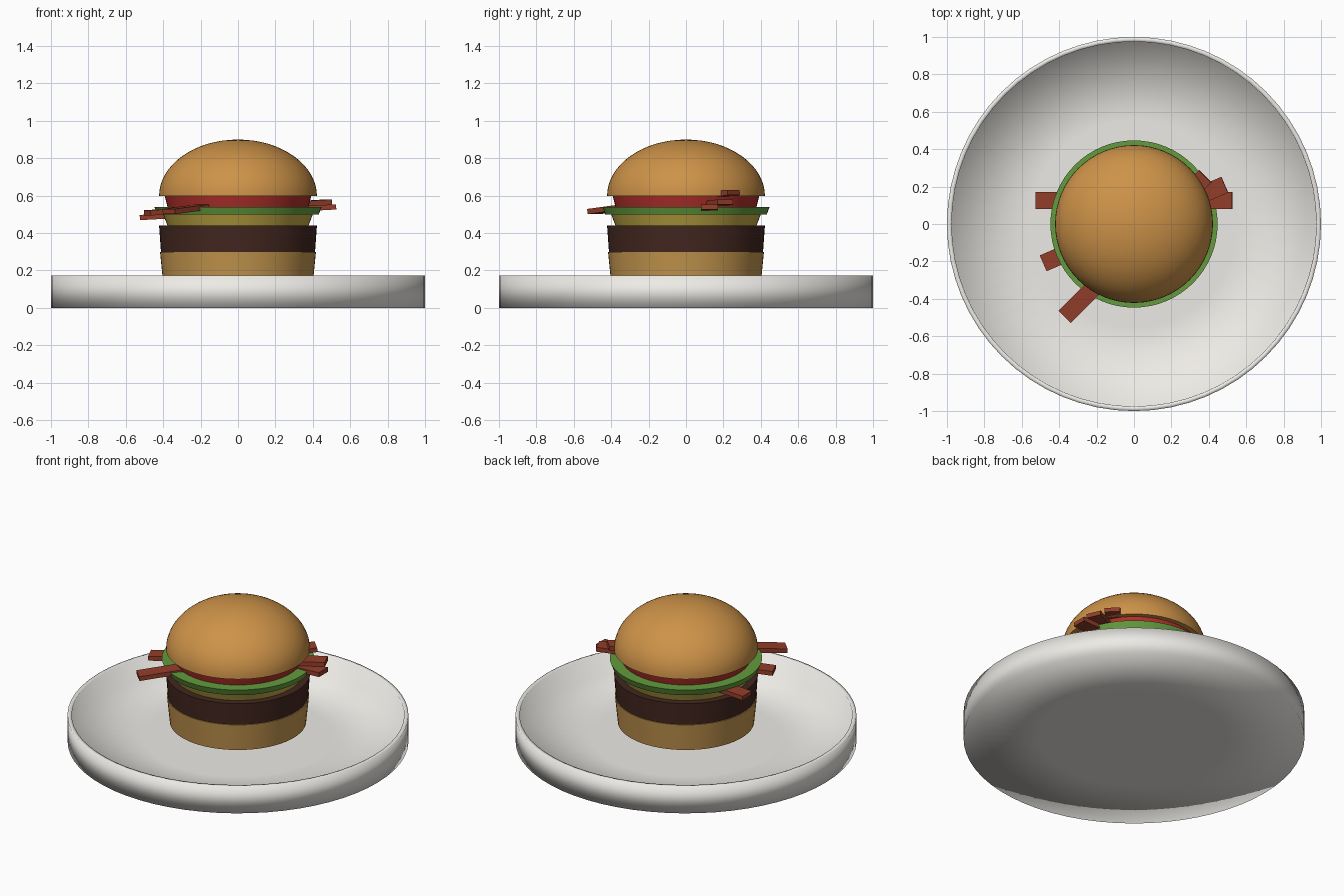
import bpy, bmesh, math
from mathutils import Matrix, Vector

if "Cube" in bpy.data.objects:
    bpy.data.objects.remove(bpy.data.objects["Cube"])


def paint(obj, srgb):
    mat = bpy.data.materials.new(obj.name + "_colour")
    mat.diffuse_color = (*[c ** 2.2 for c in srgb], 1)
    mat.use_nodes = True
    mat.node_tree.nodes["Principled BSDF"].inputs["Base Color"].default_value = mat.diffuse_color
    obj.data.materials.append(mat)


def lathe(name, profile, segs=64, color=None, angle=40):
    """Revolve an (r, z) profile around the z axis."""
    bm = bmesh.new()
    verts = [bm.verts.new((r, 0, z)) for r, z in profile]
    edges = [bm.edges.new(p) for p in zip(verts, verts[1:])]
    bmesh.ops.spin(bm, geom=verts + edges, axis=(0, 0, 1), cent=(0, 0, 0),
                   angle=math.tau, steps=segs, use_duplicate=False)
    bmesh.ops.remove_doubles(bm, verts=bm.verts, dist=1e-5)
    bmesh.ops.recalc_face_normals(bm, faces=bm.faces)
    mesh = bpy.data.meshes.new(name)
    bm.to_mesh(mesh)
    bm.free()
    obj = bpy.data.objects.new(name, mesh)
    bpy.context.collection.objects.link(obj)
    bpy.context.view_layer.objects.active = obj
    obj.select_set(True)
    bpy.ops.object.shade_smooth_by_angle(angle=math.radians(angle))
    obj.select_set(False)
    if color:
        paint(obj, color)
    return obj


def strip(name, start, end, width, thick, color):
    """Flat bar running between two end centres."""
    a, b = Vector(start), Vector(end)
    x = (b - a).normalized()
    y = Vector((0, 0, 1)).cross(x).normalized()
    rot = Matrix((x, y, x.cross(y))).transposed().to_4x4()
    bm = bmesh.new()
    bmesh.ops.create_cube(bm, size=1, matrix=Matrix.Translation((a + b) / 2) @ rot
                          @ Matrix.Diagonal(((b - a).length, width, thick, 1)))
    mesh = bpy.data.meshes.new(name)
    bm.to_mesh(mesh)
    bm.free()
    obj = bpy.data.objects.new(name, mesh)
    bpy.context.collection.objects.link(obj)
    paint(obj, color)


# Plate: flat underside with a base disc, upright wall, thin rim, deep flat well
WHITE = (0.93, 0.92, 0.90)
lathe("plate", [(0.553, 0), (1.0, 0), (1.0, 0.172), (0.975, 0.172),
                (0.972, 0.03), (0.553, 0.03), (0, 0.03)], color=WHITE, angle=120)
lathe("plate_base", [(0, 0), (0.553, 0)], color=WHITE)

# Stacked layers: name, bottom z, top z, bottom radius, top radius, colour
layers = [
    ("bottom_bun", 0.13, 0.30, 0.40, 0.417, (0.76, 0.58, 0.31)),
    ("patty", 0.30, 0.44, 0.412, 0.422, (0.27, 0.17, 0.14)),
    ("cheese", 0.44, 0.50, 0.377, 0.40, (0.74, 0.65, 0.27)),
    ("lettuce", 0.50, 0.54, 0.432, 0.447, (0.39, 0.60, 0.25)),
    ("tomato", 0.54, 0.60, 0.377, 0.392, (0.69, 0.20, 0.18)),
]
for name, z0, z1, r0, r1, color in layers:
    lathe(name, [(0, z0), (r0, z0), (r1, z1), (0, z1)], color=color)

# Domed top bun
arc = [(0.422 * math.cos(t), 0.598 + 0.302 * math.sin(t))
       for t in (math.pi / 2 * i / 16 for i in range(16))]
lathe("top_bun", [(0, 0.598)] + arc + [(0, 0.9)], color=(0.80, 0.57, 0.29))

# Bacon strips passing right through the stack
bacon = [((-0.525, 0.125, 0.483), (0.525, 0.125, 0.54)),
         ((-0.485, -0.21, 0.508), (0.485, 0.21, 0.566)),
         ((-0.37, -0.495, 0.515), (0.38, 0.255, 0.617))]
for i, (a, b) in enumerate(bacon, 1):
    strip(f"bacon_strip_{i}", a, b, 0.092, 0.028, (0.57, 0.25, 0.18))
